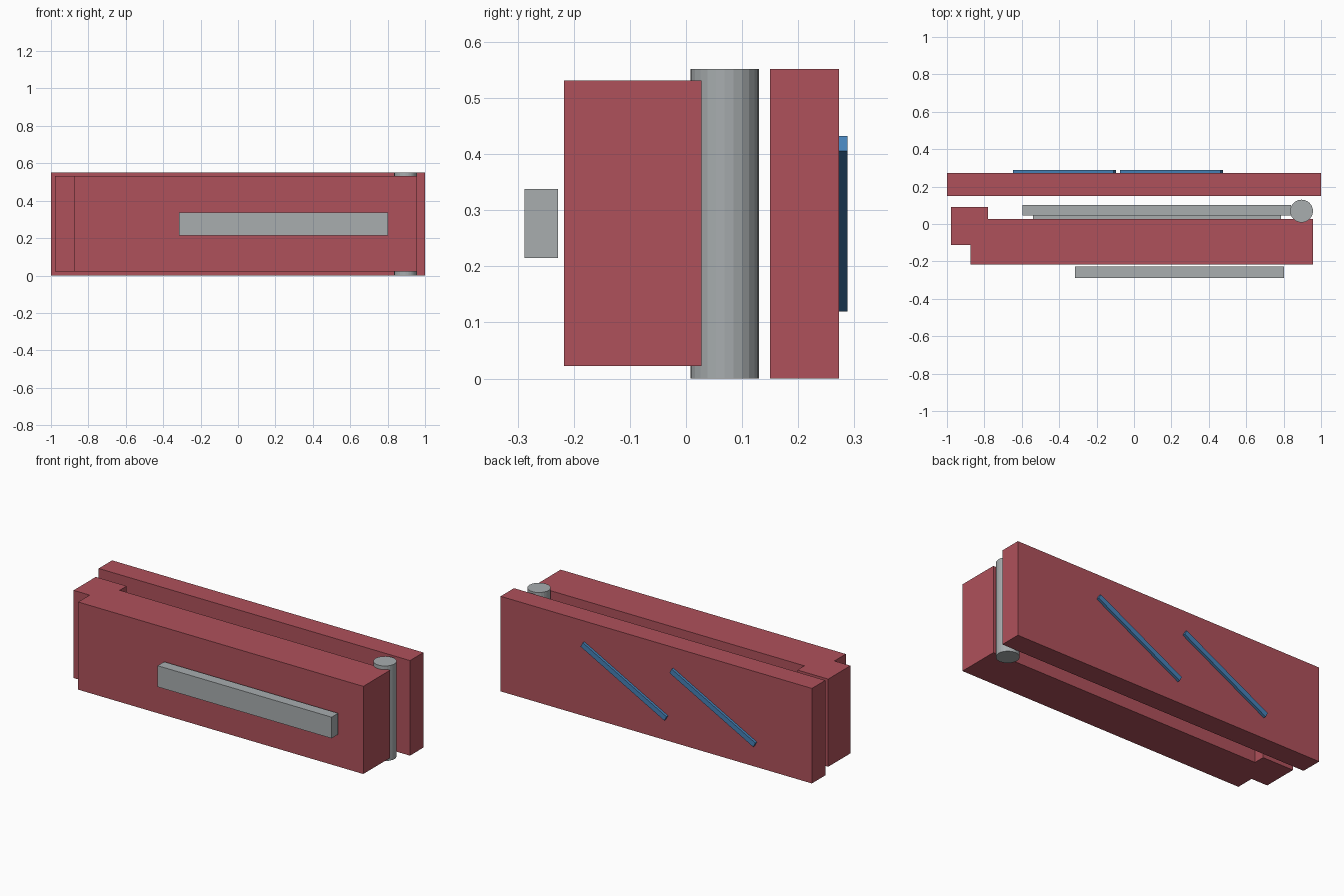
import bpy, bmesh, math
from mathutils import Matrix, Vector

if "Cube" in bpy.data.objects:
    bpy.data.objects.remove(bpy.data.objects["Cube"])


def material(name, rgb):
    def lin(c):
        c /= 255
        return c / 12.92 if c <= 0.04045 else ((c + 0.055) / 1.055) ** 2.4
    m = bpy.data.materials.new(name)
    m.diffuse_color = (*[lin(c) for c in rgb], 1)
    m.use_nodes = True
    m.node_tree.nodes["Principled BSDF"].inputs["Base Color"].default_value = m.diffuse_color
    return m


RED = material("dusty red", (175, 81, 91))
GREY = material("light grey", (168, 173, 175))
BLUE = material("steel blue", (70, 130, 184))


def finish(name, bm, mat):
    bmesh.ops.recalc_face_normals(bm, faces=bm.faces)
    me = bpy.data.meshes.new(name)
    bm.to_mesh(me)
    bm.free()
    me.materials.append(mat)
    ob = bpy.data.objects.new(name, me)
    bpy.context.collection.objects.link(ob)
    return ob


def box(name, x, y, z, mat):
    bm = bmesh.new()
    bmesh.ops.create_cube(bm, size=1)
    bmesh.ops.scale(bm, vec=(x[1] - x[0], y[1] - y[0], z[1] - z[0]), verts=bm.verts)
    ob = finish(name, bm, mat)
    ob.location = [(a + b) / 2 for a, b in (x, y, z)]
    return ob


# Back plate
box("back_plate", (-1, 1), (0.15, 0.273), (0, 0.552), RED)

# Stepped front body: plan outline extruded upwards
outline = [(-0.978, 0.092), (-0.978, -0.112), (-0.875, -0.112), (-0.875, -0.217),
           (0.957, -0.217), (0.957, 0.028), (-0.78, 0.028), (-0.78, 0.092)]
bm = bmesh.new()
base = bm.faces.new([bm.verts.new((x, y, 0.022)) for x, y in outline])
top = bmesh.ops.extrude_face_region(bm, geom=[base])["geom"]
bmesh.ops.translate(bm, vec=(0, 0, 0.509),
                    verts=[v for v in top if isinstance(v, bmesh.types.BMVert)])
finish("front_body", bm, RED)

# Hinge pin
bm = bmesh.new()
bmesh.ops.create_cone(bm, cap_ends=True, segments=24, radius1=0.061, radius2=0.061,
                      depth=0.552, matrix=Matrix.Translation((0.896, 0.069, 0.276)))
finish("hinge_pin", bm, GREY)

# Front handle, inner bar and its mounting pad
box("front_handle", (-0.315, 0.803), (-0.288, -0.228), (0.215, 0.338), GREY)
box("inner_bar", (-0.597, 0.84), (0.045, 0.102), (0.215, 0.338), GREY)
box("inner_bar_pad", (-0.54, 0.785), (0.028, 0.045), (0.235, 0.318), GREY)

# Slanted strips on the back
for i, x in enumerate((-0.371, 0.2)):
    strip = box(f"slanted_strip_{i + 1}", (x - 0.3045, x + 0.3045), (0.273, 0.288),
                (0.261, 0.291), BLUE)
    strip.rotation_euler.y = -math.radians(28)
